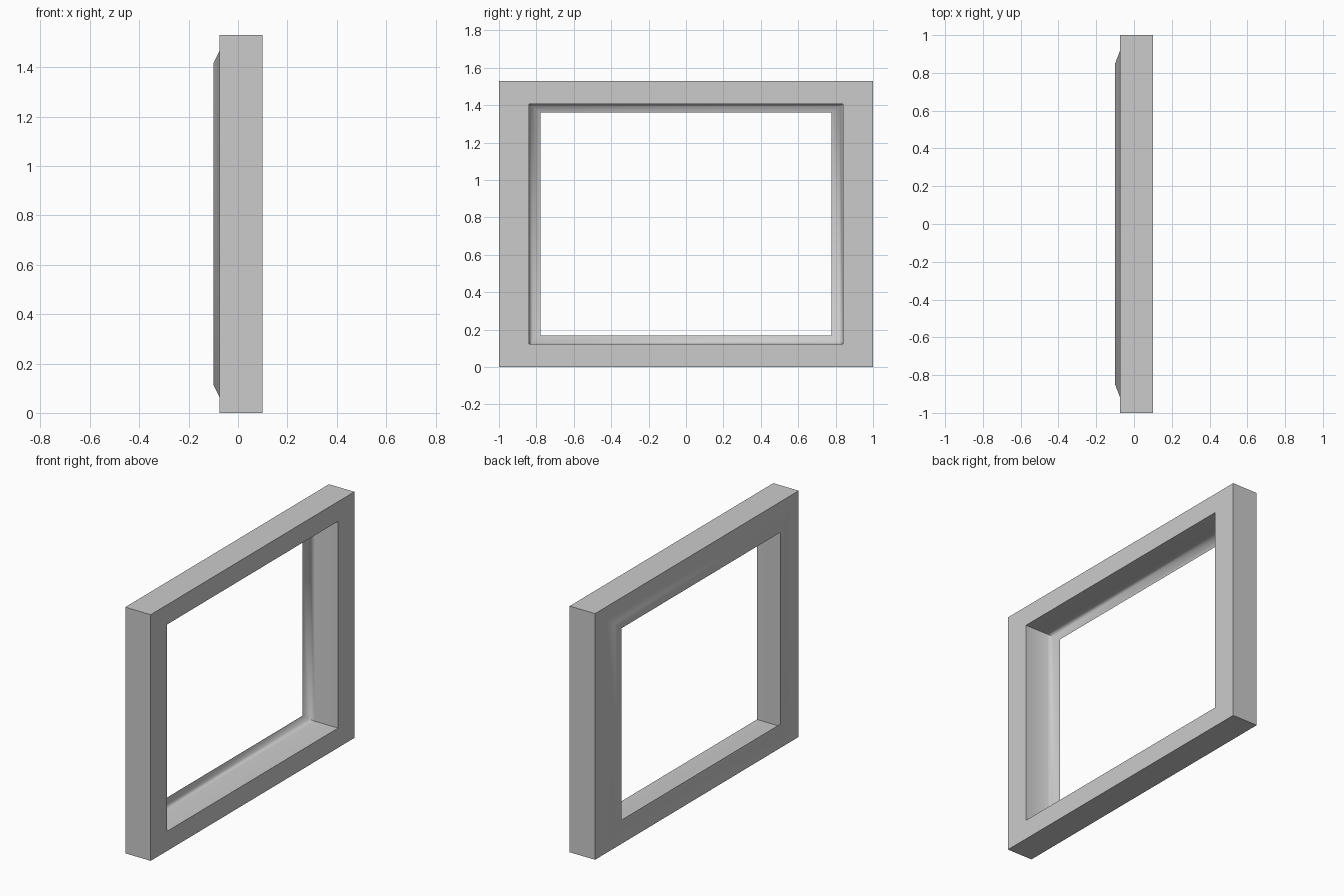
import bpy, bmesh, math

if "Cube" in bpy.data.objects:
    bpy.data.objects.remove(bpy.data.objects["Cube"])

HEIGHT = 1.53
RATIO = HEIGHT / 2  # moulding is narrower on the top and bottom rails

# Moulding cross-section: (x depth, inset from the outer edge)
PROFILE = [
    (0.10, 0.0), (0.10, 0.16),                      # front face
    (-0.06, 0.16), (-0.085, 0.178), (-0.10, 0.222),  # inner wall and cove
    (-0.10, 0.15), (-0.075, 0.085), (-0.075, 0.0),   # raised back ridge
]
CORNERS = [(-1, -1), (1, -1), (1, 1), (-1, 1)]

# Mitred frame: one profile ring per corner, joined in a closed loop
bm = bmesh.new()
rings = [[bm.verts.new((x, sy * (1 - inset), HEIGHT / 2 + sz * RATIO * (1 - inset)))
          for x, inset in PROFILE] for sy, sz in CORNERS]
n = len(PROFILE)
for c in range(4):
    a, b = rings[c], rings[(c + 1) % 4]
    for i in range(n):
        j = (i + 1) % n
        bm.faces.new((a[i], a[j], b[j], b[i]))
bmesh.ops.recalc_face_normals(bm, faces=bm.faces)

mesh = bpy.data.meshes.new("window_frame")
bm.to_mesh(mesh)
bm.free()
frame = bpy.data.objects.new("window_frame", mesh)
bpy.context.collection.objects.link(frame)

# Smooth cove, sharp outer edges
bpy.context.view_layer.objects.active = frame
frame.select_set(True)
bpy.ops.object.shade_smooth_by_angle(angle=math.radians(40))
